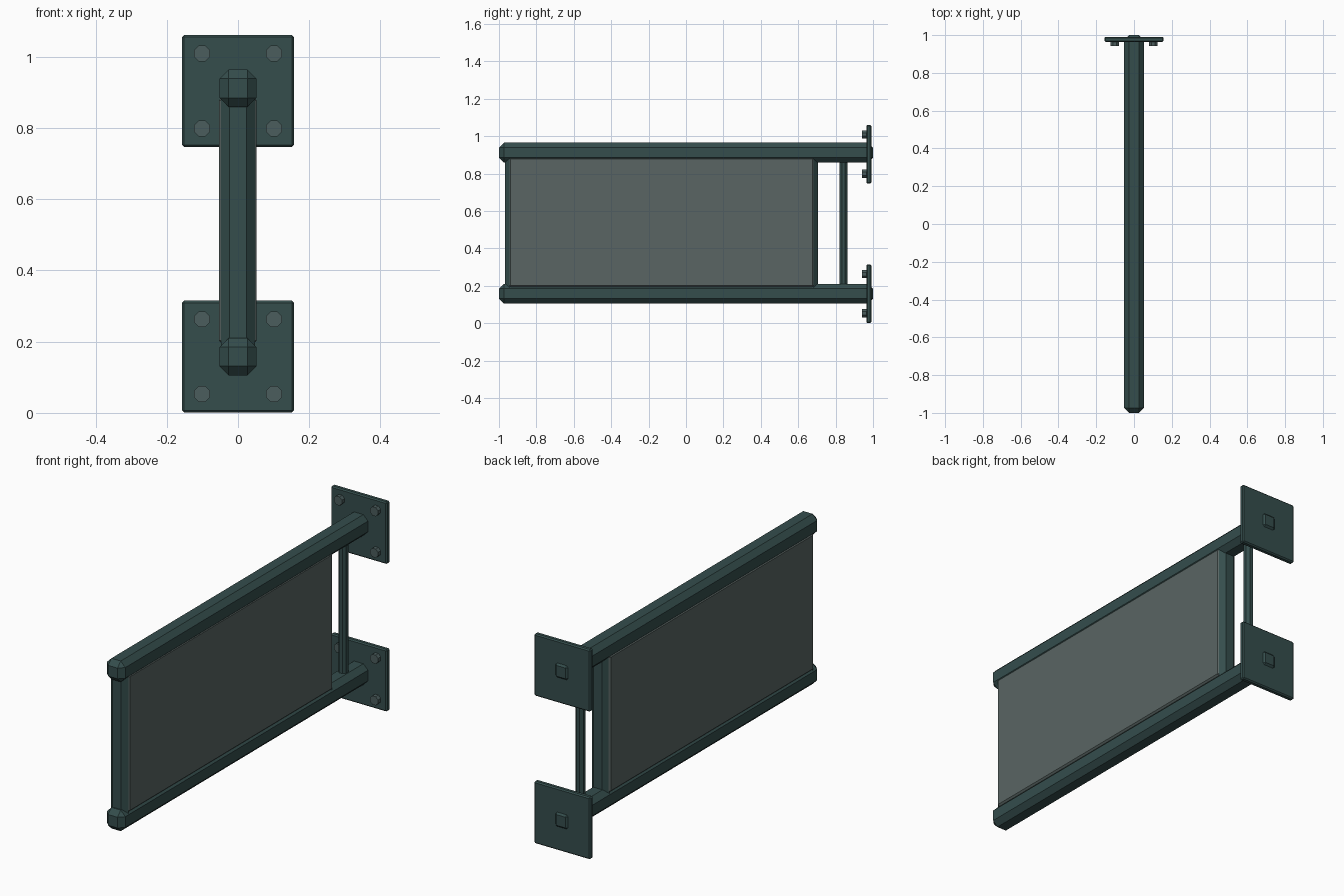
import bpy, bmesh
from math import radians
from mathutils import Matrix, Vector

if "Cube" in bpy.data.objects:
    bpy.data.objects.remove(bpy.data.objects["Cube"])


def material(name, color):
    m = bpy.data.materials.new(name)
    m.diffuse_color = color
    m.use_nodes = True
    m.node_tree.nodes["Principled BSDF"].inputs["Base Color"].default_value = m.diffuse_color
    return m


STEEL = material("dark_teal_steel", (0.035, 0.075, 0.073, 1))
BOLT = material("worn_bolt", (0.07, 0.11, 0.11, 1))
PANEL = material("grey_panel", (0.10, 0.13, 0.125, 0.7))


def finish(name, bm, mat):
    bmesh.ops.recalc_face_normals(bm, faces=bm.faces)
    mesh = bpy.data.meshes.new(name)
    bm.to_mesh(mesh)
    bm.free()
    mesh.materials.append(mat)
    ob = bpy.data.objects.new(name, mesh)
    bpy.context.collection.objects.link(ob)
    return ob


def chamfer_box(name, lo, hi, chamfer, mat, upright_only=False, open_sides=False):
    lo, hi = Vector(lo), Vector(hi)
    bm = bmesh.new()
    bmesh.ops.create_cube(bm, size=1, matrix=Matrix.Translation((lo + hi) / 2)
                          @ Matrix.Diagonal((*(hi - lo), 1)))
    edges = [e for e in bm.edges if not upright_only
             or abs(e.verts[0].co.z - e.verts[1].co.z) > 1e-4]
    bmesh.ops.bevel(bm, geom=edges, offset=chamfer, segments=1,
                    profile=0.5, affect='EDGES')
    bm.normal_update()
    if open_sides:
        bmesh.ops.delete(bm, geom=[f for f in bm.faces if abs(f.normal.x) > 0.99],
                         context='FACES')
    return finish(name, bm, mat)


def octagon_bar(name, center, radius, length, mat, axis='Z'):
    bm = bmesh.new()
    rot = Matrix.Rotation(radians(90), 4, 'X') if axis == 'Y' else Matrix()
    bmesh.ops.create_cone(bm, cap_ends=True, segments=8, radius1=radius,
                          radius2=radius, depth=length,
                          matrix=Matrix.Translation(center) @ rot
                          @ Matrix.Rotation(radians(22.5), 4, 'Z'))
    return finish(name, bm, mat)


# Each level: rail, wall plate and four bolts
for level, rail_z, plate_z in (("lower", 0.158, 0.158), ("upper", 0.912, 0.904)):
    chamfer_box(f"{level}_rail", (-0.052, -1, rail_z - 0.053),
                (0.052, 1, rail_z + 0.053), 0.026, STEEL)
    chamfer_box(f"{level}_wall_plate", (-0.157, 0.964, plate_z - 0.157),
                (0.157, 0.991, plate_z + 0.157), 0.006, STEEL)
    for i, (sx, sz) in enumerate(((-1, -1), (1, -1), (-1, 1), (1, 1))):
        octagon_bar(f"{level}_bolt_{i + 1}", (sx * 0.101, 0.956, plate_z + sz * 0.105),
                    0.024, 0.028, BOLT, 'Y')

# Panel frame with chamfered uprights, open on both faces
chamfer_box("panel_frame", (-0.048, -0.968, 0.17), (0.048, 0.705, 0.9),
            0.024, STEEL, upright_only=True, open_sides=True)

# Sign panel filling the frame
chamfer_box("sign_panel", (-0.054, -0.946, 0.195), (0.052, 0.684, 0.886), 0.008, PANEL)

# Thin rod between the rails next to the wall
octagon_bar("rear_rod", (0, 0.842, 0.535), 0.0235, 0.72, STEEL)
